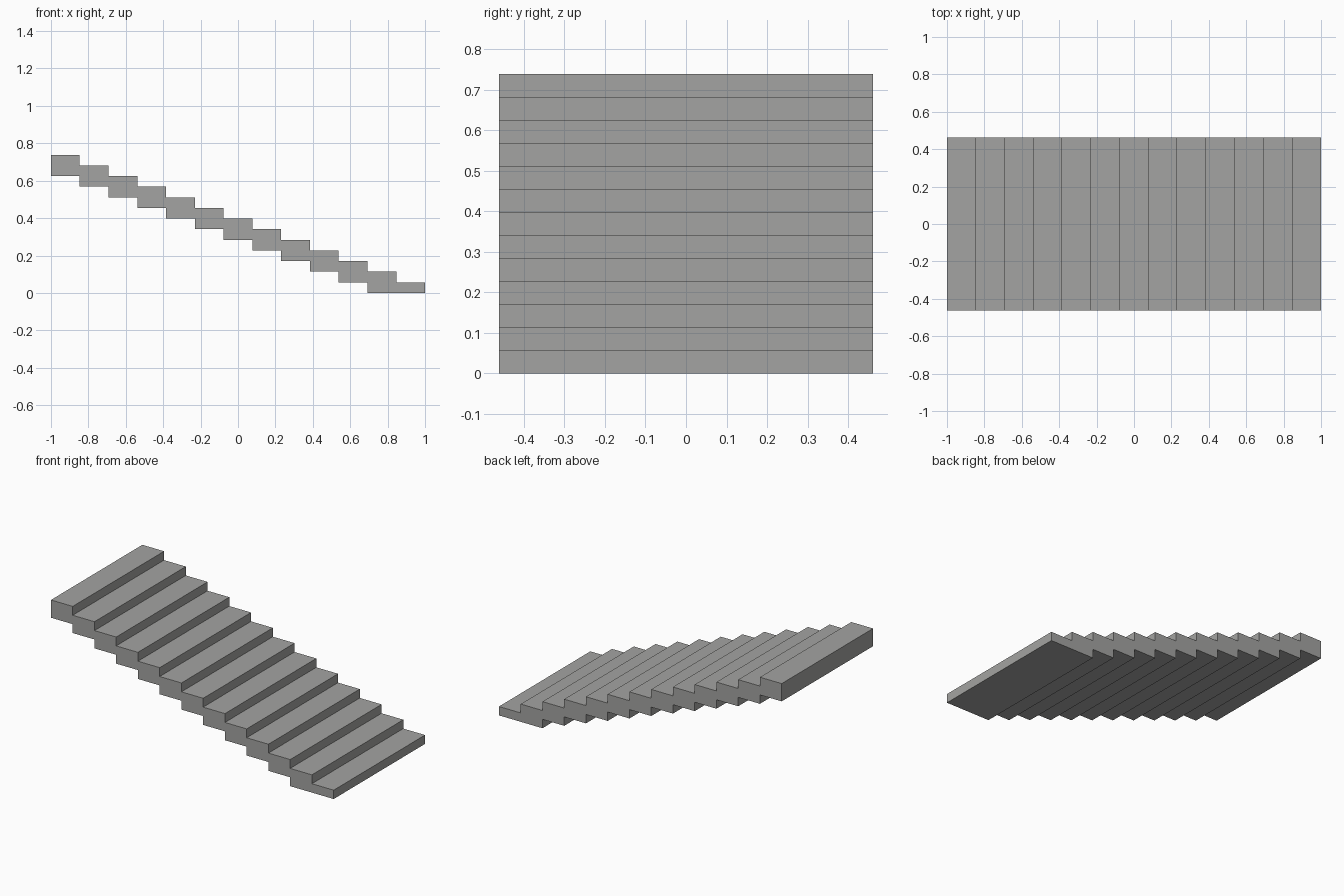
import bpy, bmesh

if "Cube" in bpy.data.objects:
    bpy.data.objects.remove(bpy.data.objects["Cube"])

STEPS = 13
TREAD = 2.0 / STEPS
RISE = 0.738 / STEPS
HALF_WIDTH = 0.4615

stone = bpy.data.materials.new("warm grey stone")
stone.diffuse_color = (0.37, 0.37, 0.36, 1)
stone.use_nodes = True
stone.node_tree.nodes["Principled BSDF"].inputs["Base Color"].default_value = stone.diffuse_color

# Side profile: stepped top going up to the left, stepped underside coming back
top, under = [], []
for i in range(STEPS):
    right, left = 1 - i * TREAD, 1 - (i + 1) * TREAD
    top += [(right, (i + 1) * RISE), (left, (i + 1) * RISE)]
    if i >= 1:  # the two lowest steps share one flat base
        z = (i - 1) * RISE
        under += [(1 if i == 1 else right, z), (left, z)]
profile = top + under[::-1]

# Extrude the profile across the width of the stairs
bm = bmesh.new()
face = bm.faces.new([bm.verts.new((x, -HALF_WIDTH, z)) for x, z in profile])
ext = bmesh.ops.extrude_face_region(bm, geom=[face], use_keep_orig=True)
moved = [v for v in ext["geom"] if isinstance(v, bmesh.types.BMVert)]
bmesh.ops.translate(bm, verts=moved, vec=(0, 2 * HALF_WIDTH, 0))
bmesh.ops.recalc_face_normals(bm, faces=bm.faces)

mesh = bpy.data.meshes.new("stair_flight")
bm.to_mesh(mesh)
bm.free()
mesh.materials.append(stone)
stairs = bpy.data.objects.new("stair_flight", mesh)
bpy.context.collection.objects.link(stairs)
